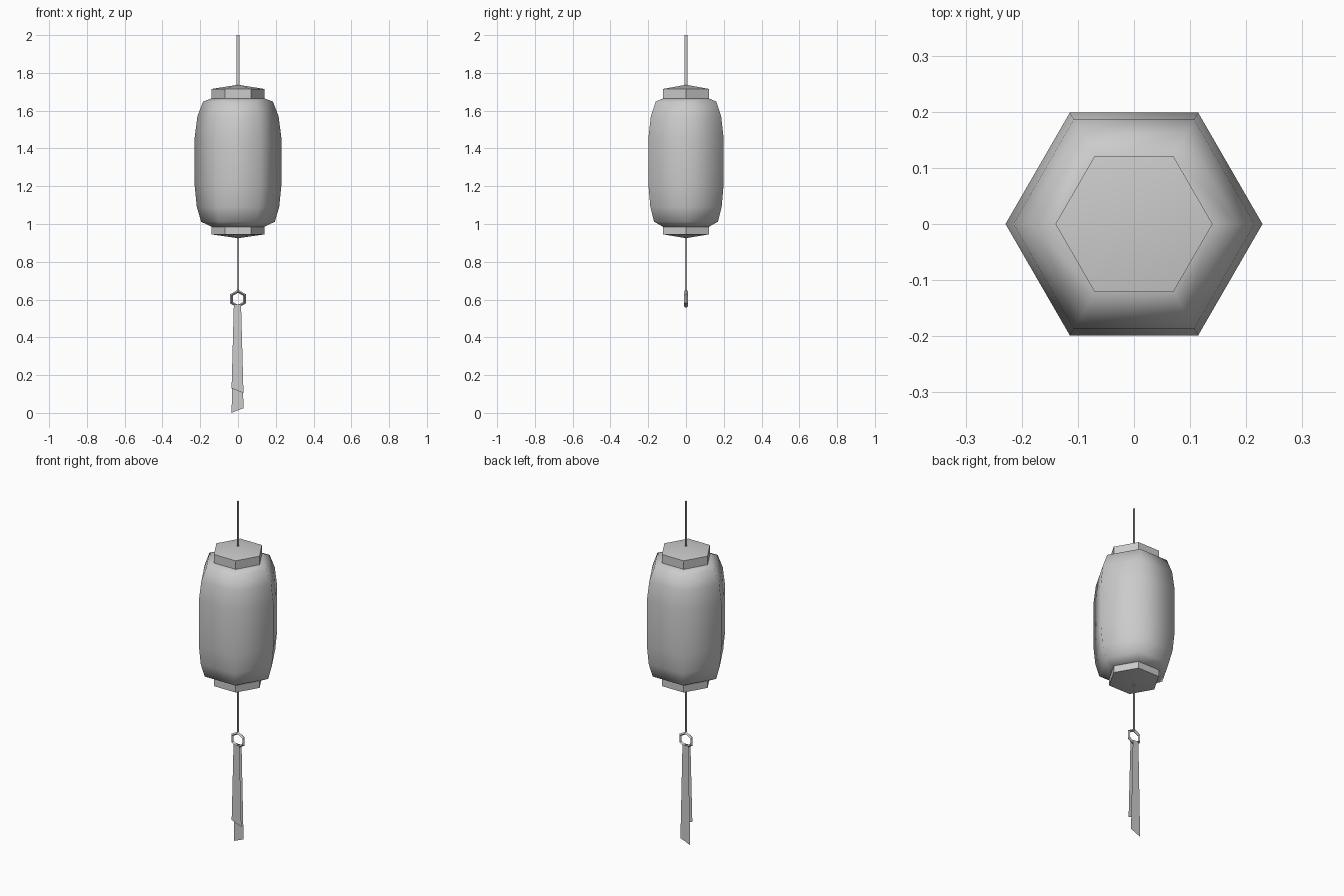
import bpy
import bmesh
from math import cos, sin, pi

old = bpy.data.objects.get("Cube")
if old:
    bpy.data.objects.remove(old, do_unlink=True)

grey = bpy.data.materials.new("plain grey")
grey.use_nodes = True
COLOUR = (0.6, 0.6, 0.6, 1)
grey.diffuse_color = COLOUR
grey.node_tree.nodes["Principled BSDF"].inputs["Base Color"].default_value = COLOUR


def make(name, bm, smooth=None):
    """Turn a bmesh into a named grey object, optionally smooth shaded."""
    mesh = bpy.data.meshes.new(name)
    bm.to_mesh(mesh)
    bm.free()
    obj = bpy.data.objects.new(name, mesh)
    bpy.context.collection.objects.link(obj)
    mesh.materials.append(grey)
    if smooth:
        bpy.ops.object.select_all(action='DESELECT')
        obj.select_set(True)
        bpy.context.view_layer.objects.active = obj
        bpy.ops.object.shade_smooth_by_angle(angle=smooth)
    return obj


def hex_lathe(name, profile, smooth):
    """Sweep (radius, z) points round six corners; radius 0 makes a tip."""
    bm = bmesh.new()
    rings = []
    for r, z in profile:
        if r == 0:
            rings.append([bm.verts.new((0, 0, z))] * 6)
        else:
            rings.append([bm.verts.new((r * cos(k * pi / 3), r * sin(k * pi / 3), z))
                          for k in range(6)])
    for low, high in zip(rings, rings[1:]):
        for k in range(6):
            n = (k + 1) % 6
            corners = [low[k], low[n], high[n], high[k]]
            bm.faces.new(list(dict.fromkeys(corners)))
    bmesh.ops.recalc_face_normals(bm, faces=bm.faces)
    return make(name, bm, smooth)


def flat_panels(name, panels):
    """Build thin sheets from lists of corners."""
    bm = bmesh.new()
    for corners in panels:
        bm.faces.new([bm.verts.new(c) for c in corners])
    return make(name, bm)


def cord(name, half, z0, z1):
    """Two crossed strips."""
    flat_panels(name, [
        [(-half, 0, z0), (half, 0, z0), (half, 0, z1), (-half, 0, z1)],
        [(0, -half, z0), (0, half, z0), (0, half, z1), (0, -half, z1)]])


# Paper body, softly shaded over its six sides
hex_lathe("lantern_body", [
    (0, 0.985), (0.14, 0.985), (0.195, 1.012), (0.218, 1.09), (0.229, 1.2),
    (0.229, 1.46), (0.215, 1.57), (0.185, 1.648), (0.14, 1.665), (0, 1.665)], pi)

# End caps with shallow points
hex_lathe("top_cap", [(0, 1.65), (0.14, 1.65), (0.14, 1.715), (0, 1.737)], 0.5)
hex_lathe("bottom_cap", [(0, 0.925), (0.14, 0.945), (0.14, 1.0), (0, 1.0)], 0.5)

# Hanging cord above and tassel cord below
cord("hanging_cord", 0.008, 1.73, 2.0)
cord("tassel_cord", 0.006, 0.645, 0.935)

# Six-sided ring with a diamond cross-section
bm = bmesh.new()
section = [(0.048, 0), (0.04, -0.01), (0.032, 0), (0.04, 0.01)]
loops = []
for k in range(6):
    a = pi / 2 + k * pi / 3
    loops.append([bm.verts.new((r * cos(a), y, 0.604 + r * sin(a))) for r, y in section])
for k in range(6):
    here, there = loops[k], loops[(k + 1) % 6]
    for j in range(4):
        i = (j + 1) % 4
        bm.faces.new([here[j], here[i], there[i], there[j]])
bmesh.ops.recalc_face_normals(bm, faces=bm.faces)
make("tassel_ring", bm)

# Two flat ribbons with slanted ends, the shorter one in front
for name, y, left_z, right_z in (("front_ribbon", -0.01, 0.13, 0.105),
                                 ("back_ribbon", 0.01, 0.0, 0.025)):
    flat_panels(name, [[(-0.034, y, left_z), (0.029, y, right_z),
                        (0.016, y, 0.575), (-0.022, y, 0.575)]])
